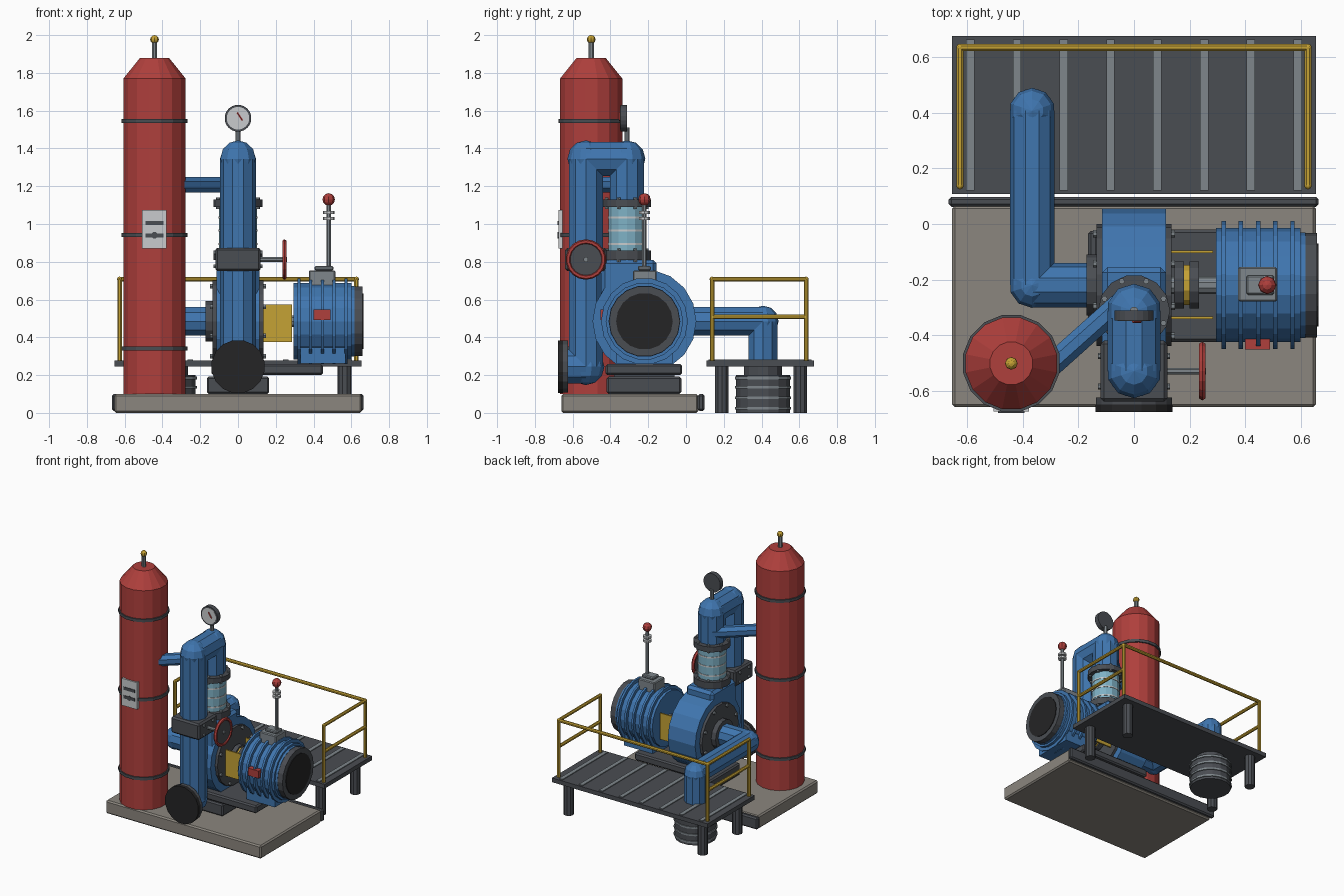
import bpy, bmesh, math
from mathutils import Vector, Matrix

cube = bpy.data.objects.get("Cube")
if cube:
    bpy.data.objects.remove(cube, do_unlink=True)


def material(name, r, g, b):
    m = bpy.data.materials.new(name)
    m.use_nodes = True
    m.diffuse_color = (r, g, b, 1)
    m.node_tree.nodes["Principled BSDF"].inputs["Base Color"].default_value = (r, g, b, 1)
    return m


BLUE = material("blue paint", .05, .18, .43)
RED = material("red paint", .43, .05, .045)
DARK = material("dark grey steel", .068, .074, .085)
BLACK = material("black steel", .018, .018, .019)
YELLOW = material("safety yellow", .56, .36, .035)
BEIGE = material("concrete", .26, .24, .21)
PALE = material("pale grey", .58, .6, .61)
GLASS = material("sight glass blue", .21, .44, .56)
GREY = material("mid grey steel", .21, .24, .26)


def finish(name, bm, mat):
    me = bpy.data.meshes.new(name)
    bm.to_mesh(me)
    bm.free()
    me.materials.append(mat)
    ob = bpy.data.objects.new(name, me)
    bpy.context.collection.objects.link(ob)
    return ob


def box(name, lo, hi, mat, bevel=0):
    lo, hi = Vector(lo), Vector(hi)
    bm = bmesh.new()
    bmesh.ops.create_cube(bm, size=1, matrix=Matrix.Translation((lo + hi) / 2)
                          @ Matrix.Diagonal((hi - lo).to_4d()))
    ob = finish(name, bm, mat)
    if bevel:
        ob.modifiers.new("Bevel", "BEVEL").width = bevel
    return ob


def rod(name, a, b, r, mat, sides=12, r2=None):
    a, b = Vector(a), Vector(b)
    turn = (b - a).to_track_quat('Z', 'Y').to_matrix().to_4x4()
    bm = bmesh.new()
    bmesh.ops.create_cone(bm, cap_ends=True, segments=sides, radius1=r,
                          radius2=r if r2 is None else r2, depth=(b - a).length,
                          matrix=Matrix.Translation((a + b) / 2) @ turn
                          @ Matrix.Rotation(math.pi / sides, 4, 'Z'))
    return finish(name, bm, mat)


def ball(name, c, r, mat, u=10, v=6):
    bm = bmesh.new()
    bmesh.ops.create_uvsphere(bm, u_segments=u, v_segments=v, radius=r,
                              matrix=Matrix.Translation(c))
    return finish(name, bm, mat)


def pipe(name, points, r, mat, sides=10):
    for a, b in zip(points, points[1:]):
        rod(name, a, b, r, mat, sides)
    for p in points[1:-1]:
        ball(name + "_elbow", p, r * 1.03, mat, sides)


def drum(name, x0, x1, r, mat, sides=18, r2=None):
    # part turned about the shared machine shaft
    return rod(name, (x0, SY, SZ), (x1, SY, SZ), r, mat, sides, r2)


SY, SZ = -.22, .485

# foundation
box("base_slab", (-.655, -.66, .0), (.655, .065, .1), BEIGE, .01)
box("base_edge_beam", (-.668, .062, .01), (.665, .098, .1), DARK, .01)
box("lower_plinth", (-.165, -.42, .1), (.165, -.025, .192), DARK, .01)
box("upper_plinth", (-.14, -.425, .2), (.45, -.02, .258), DARK, .01)
box("plinth_core", (-.12, -.38, .18), (.12, -.06, .25), DARK)

# pump casing
drum("pump_casing", -.115, .115, .275, BLUE)
box("casing_outlet", (-.115, -.45, .6), (.115, -.155, .81), BLUE, .02)
for s in (-1, 1):
    drum("casing_cover", s * .11, s * .135, .22, DARK)
    for i in range(8):
        t = math.tau * (i + .5) / 8
        y, z = SY + .2 * math.cos(t), SZ + .2 * math.sin(t)
        rod("cover_bolt", (s * .13, y, z), (s * .148, y, z), .013, GREY, 6)

# shaft coupling and its guard
drum("drive_shaft", .13, .3, .032, GREY, 10)
drum("coupling_hub_inner", .145, .18, .088, DARK, 12)
drum("coupling_spacer", .18, .2, .075, YELLOW, 12)
drum("coupling_hub_outer", .2, .235, .088, DARK, 12)
for y in (-.338, -.1):
    box("coupling_guard", (.125, y - .005, .375), (.285, y + .005, .575), YELLOW)

# motor
drum("motor_body", .295, .6, .205, BLUE)
for i in range(5):
    x = .323 + i * .062
    drum("motor_rib", x - .008, x + .008, .23, BLUE)
drum("motor_end_ring", .6, .618, .19, BLUE)
drum("motor_end_cap", .615, .66, .188, DARK)
drum("motor_fan_cover", .65, .665, .15, BLACK)
box("motor_foot", (.33, -.37, .262), (.57, -.07, .4), BLUE)
box("motor_label", (.4, -.452, .492), (.49, -.4, .548), RED)
box("terminal_box", (.375, -.28, .66), (.515, -.155, .755), GREY, .006)
box("terminal_lid", (.405, -.255, .755), (.505, -.185, .778), GREY, .006)
rod("signal_stem", (.48, SY, .77), (.48, SY, 1.11), .013, GREY, 8)
for z in (1.03, 1.06):
    rod("signal_collar", (.48, SY, z - .008), (.48, SY, z + .008), .03, PALE, 10)
ball("signal_knob", (.48, SY, 1.13), .033, RED, 8)

# suction line running out through the platform
SX, RY = -.367, .408
pipe("suction_pipe", [(-.12, SY, .485), (SX, SY, .485), (SX, RY, .485), (SX, RY, .26)], .08, BLUE)
drum("suction_flange", -.172, -.135, .11, DARK, 14)
rod("strainer_neck", (SX, RY, .19), (SX, RY, .25), .105, DARK)
rod("strainer_drum", (SX, RY, 0), (SX, RY, .2), .145, DARK, 16)
for z in (.025, .08, .135, .185):
    rod("strainer_band", (SX, RY, z - .007), (SX, RY, z + .007), .152, GREY, 16)

# sight glass
GY = -.313
for z0, z1 in ((.81, .86), (1.09, 1.13)):
    rod("glass_flange", (0, GY, z0), (0, GY, z1), .13, DARK, 14)
    for i in range(8):
        t = math.tau * (i + .5) / 8
        x, y = .115 * math.cos(t), GY + .115 * math.sin(t)
        rod("flange_bolt", (x, y, z0 - .01), (x, y, z1 + .01), .011, GREY, 6)
rod("sight_glass", (0, GY, .85), (0, GY, 1.1), .1, GLASS, 14)
for z in (.895, .965, 1.035):
    rod("glass_mark", (0, GY, z - .005), (0, GY, z + .005), .103, PALE, 14)

# discharge line with end flange
DY = -.53
pipe("discharge_pipe", [(0, GY, 1.12), (0, GY, 1.345), (0, DY, 1.345), (0, DY, .245),
                        (0, -.645, .245)], .095, BLUE)
rod("discharge_flange", (0, -.625, .245), (0, -.655, .245), .14, DARK, 16)
rod("blank_cover", (0, -.65, .245), (0, -.678, .245), .142, BLACK, 16)

# gate valve with handwheel
VZ = .812
box("valve_body", (-.12, -.64, VZ - .062), (.12, -.42, VZ + .062), DARK, .012)
for s in (-1, 1):
    for y in (-.475, -.585):
        for z in (VZ - .035, VZ + .035):
            rod("valve_bolt", (s * .115, y, z), (s * .13, y, z), .011, GREY, 6)
rod("valve_stem", (.11, DY, VZ), (.26, DY, VZ), .013, GREY, 8)
rod("handwheel_web", (.242, DY, VZ), (.25, DY, VZ), .09, DARK, 16)
bpy.ops.mesh.primitive_torus_add(major_segments=18, minor_segments=6, major_radius=.094,
                                 minor_radius=.013, location=(.246, DY, VZ),
                                 rotation=(0, math.pi / 2, 0))
wheel = bpy.context.object
wheel.name = "handwheel_rim"
wheel.data.materials.append(RED)

# pressure gauge
rod("gauge_stem", (0, GY, 1.4), (0, GY, 1.51), .015, GREY, 8)
rod("gauge_case", (0, -.312, 1.56), (0, -.348, 1.56), .071, DARK, 20)
rod("gauge_face", (0, -.34, 1.56), (0, -.35, 1.56), .06, PALE, 20)
rod("gauge_needle", (-.004, -.351, 1.59), (.024, -.351, 1.548), .005, RED, 6)

# pressure vessel
TX, TY = -.442, -.502
rod("vessel_body", (TX, TY, .1), (TX, TY, 1.77), .168, RED, 16)
rod("vessel_shoulder", (TX, TY, 1.77), (TX, TY, 1.88), .168, RED, 16, .078)
for z in (.34, .942, 1.545):
    rod("vessel_band", (TX, TY, z - .011), (TX, TY, z + .011), .177, DARK, 16)
rod("vessel_vent", (TX, TY, 1.87), (TX, TY, 1.97), .015, GREY, 8)
ball("vent_cap", (TX, TY, 1.977), .023, YELLOW, 8)
rod("balance_pipe", (-.36, -.565, 1.208), (-.03, -.27, 1.208), .044, BLUE, 8)
box("control_plate", (-.507, -.676, .87), (-.378, -.64, 1.075), PALE)
for z in (.94, 1.005):
    box("control_slot", (-.49, -.68, z - .011), (-.395, -.67, z + .011), DARK)
rod("control_knob", (TX, -.67, .94), (TX, -.681, .94), .018, DARK, 8)

# platform
box("platform_deck", (-.655, .108, .245), (.655, .678, .277), DARK)
for i in range(8):
    x = -.59 + i * .1685
    box("deck_strip", (x - .015, .12, .275), (x + .015, .665, .283), GREY)
for x in (-.565, .565):
    for y in (.19, .605):
        rod("platform_leg", (x, y, 0), (x, y, .25), .037, DARK, 10)

# handrails
RX, Y0, Y1, RT = .627, .138, .636, .708
for x in (-RX, RX):
    for y in (Y0, Y1):
        rod("rail_post", (x, y, .27), (x, y, RT), .013, YELLOW, 8)
        ball("rail_corner", (x, y, RT), .0135, YELLOW, 8)
    for z in (.508, RT):
        rod("side_rail", (x, Y0, z), (x, Y1, z), .013, YELLOW, 8)
rod("back_rail", (-RX, Y1, RT), (RX, Y1, RT), .013, YELLOW, 8)
